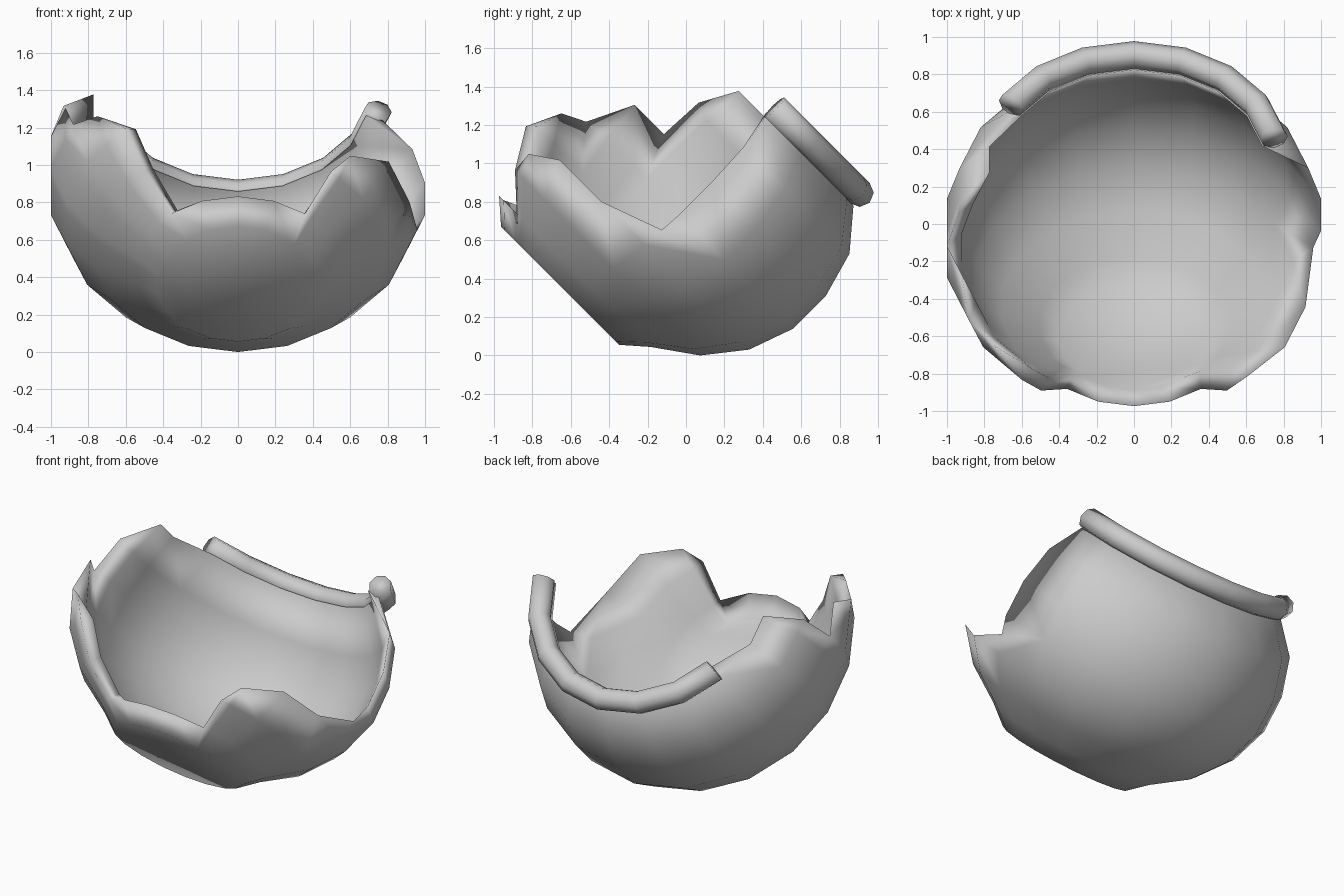
import bpy, bmesh, math
from mathutils import Vector

if "Cube" in bpy.data.objects:
    bpy.data.objects.remove(bpy.data.objects["Cube"])

S = math.sqrt(0.5)
# lathe profile of the pot: (radius, height along its tilted axis)
RINGS = [(.435, -.207), (.557, -.10), (.772, .052), (.931, .254), (1.016, .493),
         (1.016, .733), (.947, .977), (.785, 1.168)]
STEP = math.radians(20)          # 18 sides
THICK = .08


def place(c, r, h):
    """Column angle, radius, height, tilted 45 degrees backwards."""
    u = r * math.cos(c * STEP) - .72
    return Vector((r * math.sin(c * STEP), S * (h + u), S * (h - u)))


def ring_point(c, k):
    return place(c, *RINGS[k])


def wall_point(c, k):
    """Point at column c and ring k, fractions stay on the flat facets."""
    c0, k0 = math.floor(c + 1e-6), min(math.floor(k + 1e-6), 6)
    lo = ring_point(c0, k0).lerp(ring_point(c0 + 1, k0), c - c0)
    hi = ring_point(c0, k0 + 1).lerp(ring_point(c0 + 1, k0 + 1), c - c0)
    return lo.lerp(hi, k - k0)


def clip(poly, inside):
    """Keep the part of a (column, ring) polygon below the broken edge."""
    out = []
    for p, q in zip(poly, poly[1:] + poly[:1]):
        dp, dq = inside(p), inside(q)
        if dp >= -1e-6:
            out.append(p)
        if (dp > 1e-6 and dq < -1e-6) or (dp < -1e-6 and dq > 1e-6):
            t = dp / (dp - dq)
            out.append((p[0] + (q[0] - p[0]) * t, p[1] + (q[1] - p[1]) * t))
    return out


def finish(bm, name):
    bmesh.ops.recalc_face_normals(bm, faces=bm.faces)
    me = bpy.data.meshes.new(name)
    bm.to_mesh(me)
    bm.free()
    me.shade_smooth()
    ob = bpy.data.objects.new(name, me)
    bpy.context.collection.objects.link(ob)
    return ob


# broken edge: runs of (column, ring), a new run where the edge jumps
RUNS = [[(-9, 1), (-8, 1), (-7, 1)],
        [(-7, 3), (-6.5, 3.75), (-6, 4), (-5.65, 5), (-5, 5)],
        [(-5, 6), (-4.72, 7)] + [(c, 7) for c in range(-4, 5)],
        [(4, 3.5), (5, 3), (6, 3), (6.75, 2.55), (7, 2)],
        [(7, 1), (8, 1), (9, 1)]]

# pot wall and flat base, outer skin
bm = bmesh.new()
for run in RUNS:
    for (c0, t0), (c1, t1) in zip(run, run[1:]):
        def below(p):
            return t0 + (t1 - t0) * (p[0] - c0) / (c1 - c0) - p[1]
        for k in range(7):
            poly = clip([(c0, k), (c1, k), (c1, k + 1), (c0, k + 1)], below)
            if (c1, k) == (4, 3):
                poly.insert(2, (4, 3.5))     # corner of the side notch
            if len(poly) > 2 and max(p[1] for p in poly) > k + 1e-4:
                bm.faces.new([bm.verts.new(wall_point(*p)) for p in poly])
cuts = sorted({c for run in RUNS for c, _ in run})[:-1]
bm.faces.new([bm.verts.new(wall_point(c, 0)) for c in cuts])
bmesh.ops.remove_doubles(bm, verts=bm.verts, dist=1e-4)
bmesh.ops.recalc_face_normals(bm, faces=bm.faces)
base = max(bm.faces, key=lambda f: len(f.verts))
if base.normal.z > 0:
    bmesh.ops.reverse_faces(bm, faces=bm.faces)
bm.normal_update()

# inner skin: mostly a sharp edge, but thick under the rim and at the left notch
outer, edges = list(bm.faces), [e for e in bm.edges if e.is_boundary]
notch = [ring_point(-7, k) for k in (1, 2, 3)]
rim = {c: ring_point(c, 7) for c in range(-3, 5)}
inner = {}
for v in list(bm.verts):
    under = [c for c, p in rim.items() if (p - v.co).length < .001]
    if under:
        inner[v] = bm.verts.new(place(under[0], .695, 1.19))
    elif not v.is_boundary or any((p - v.co).length < .001 for p in notch):
        inner[v] = bm.verts.new(v.co - v.normal * THICK)
    else:
        inner[v] = v
for f in outer:
    vs = [inner[v] for v in reversed(f.verts)]
    if any(v not in f.verts for v in vs):
        bm.faces.new(vs)
for e in edges:
    a, b = e.verts
    loop = list(dict.fromkeys((a, b, inner[b], inner[a])))
    if len(loop) > 2:
        bm.faces.new(loop)
finish(bm, "broken_pot_body")

# remaining piece of rolled rim, sitting on the wall
bm = bmesh.new()
SIDES, TUBE = 8, .074
loops = []
for c in range(-3, 5):
    loop = []
    for j in range(SIDES):
        a = j * math.tau / SIDES
        loop.append(bm.verts.new(place(c, .76 + TUBE * math.cos(a),
                                       1.238 + TUBE * math.sin(a))))
    loops.append(loop)
for a, b in zip(loops, loops[1:]):
    for j in range(SIDES):
        i = (j + 1) % SIDES
        bm.faces.new((a[j], a[i], b[i], b[j]))
bm.faces.new(loops[0])
bm.faces.new(loops[-1])
finish(bm, "rim_fragment")
